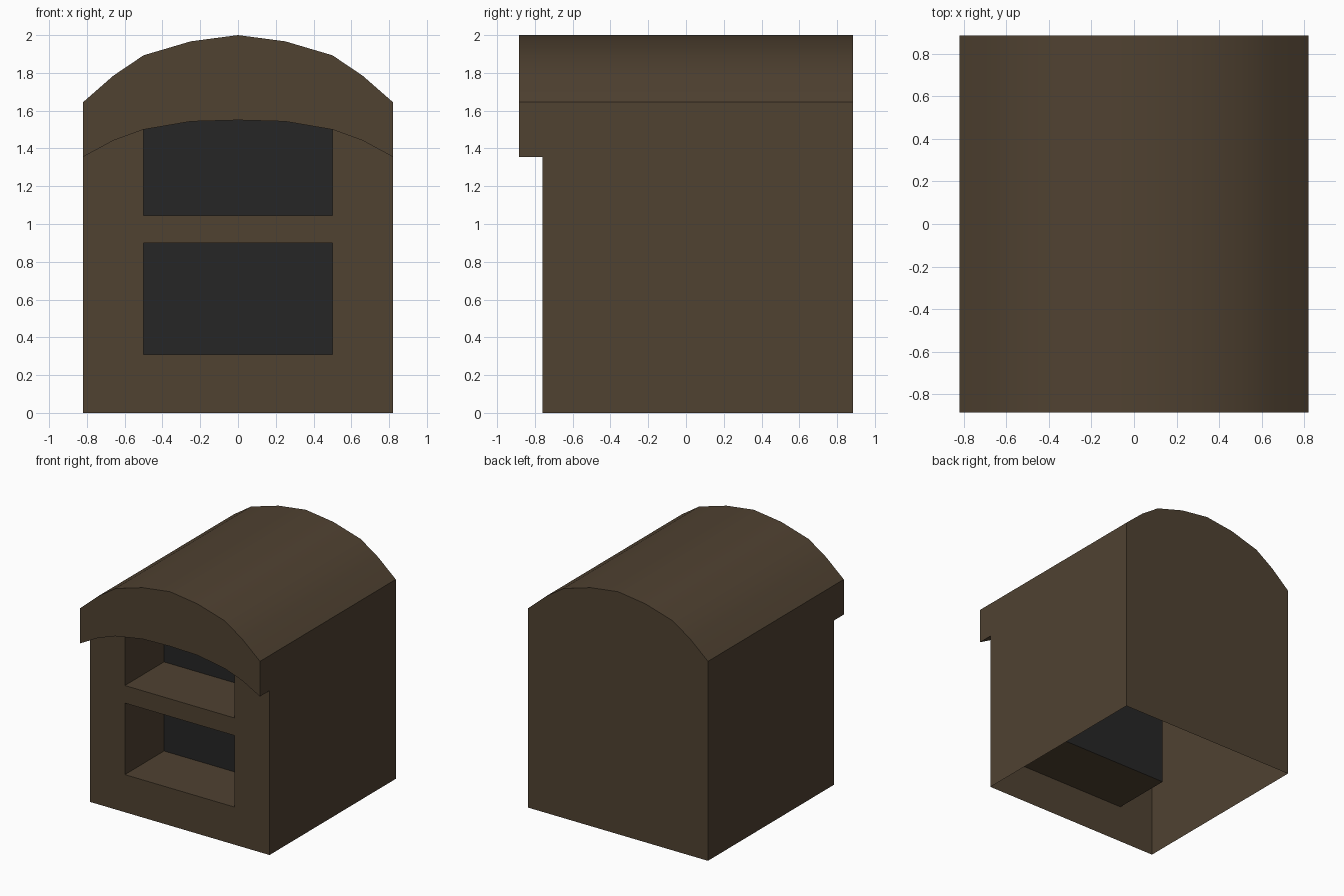
import bpy, bmesh, math

if "Cube" in bpy.data.objects:
    bpy.data.objects.remove(bpy.data.objects["Cube"])

FRONT, BACK, HOOD, NICHE = -0.76, 0.885, -0.885, -0.25
W, OPEN = 0.82, 0.5


def material(name, rgb):
    m = bpy.data.materials.new(name)
    m.diffuse_color = (*rgb, 1)
    m.use_nodes = True
    m.node_tree.nodes["Principled BSDF"].inputs["Base Color"].default_value = m.diffuse_color
    return m


BROWN = material("dark_brown", (0.08, 0.054, 0.031))
BLACK = material("soot_black", (0.019, 0.019, 0.019))


def arch(half):
    """Mirror a left half profile (ending on the centre) into a full arch."""
    return half + [(-x, z) for x, z in reversed(half[:-1])]


def strip(pts, y0, y1):
    """Quads along an xz profile, stretched from y0 to y1."""
    return [[(a[0], y0, a[1]), (b[0], y0, b[1]), (b[0], y1, b[1]), (a[0], y1, a[1])]
            for a, b in zip(pts, pts[1:])]


def panel(pts, y):
    """Flat face in the xz plane; counter-clockwise points face the front."""
    return [[(x, y, z) for x, z in pts]]


def part(name, faces, mat=BROWN):
    bm = bmesh.new()
    for f in faces:
        bm.faces.new([bm.verts.new(p) for p in f])
    bmesh.ops.remove_doubles(bm, verts=bm.verts, dist=1e-4)
    mesh = bpy.data.meshes.new(name)
    bm.to_mesh(mesh)
    bm.free()
    mesh.materials.append(mat)
    ob = bpy.data.objects.new(name, mesh)
    bpy.context.collection.objects.link(ob)
    bpy.ops.object.select_all(action='DESELECT')
    ob.select_set(True)
    bpy.context.view_layer.objects.active = ob
    bpy.ops.object.shade_smooth_by_angle(angle=math.radians(30))
    return ob


roof = arch([(-W, 1.645), (-0.66, 1.785), (-OPEN, 1.893), (-0.25, 1.967), (0, 2.0)])
brow = arch([(-W, 1.355), (-0.66, 1.442), (-OPEN, 1.5), (-0.25, 1.543), (0, 1.55)])
brow_mid = brow[2:-2]

# Side walls and back wall, open underneath
part("side_walls", strip([(-W, 0), (-W, 1.355)], FRONT, BACK)
     + strip([(W, 1.355), (W, 0)], FRONT, BACK))
part("back_wall", panel([(-W, 0)] + roof + [(W, 0)], BACK))

# Vaulted roof with its upper sides
part("roof", strip([brow[0]] + roof + [brow[-1]], HOOD, BACK))

# Projecting hood: arched face and underside
hood = [f for i in range(len(roof) - 1)
        for f in panel([brow[i], brow[i + 1], roof[i + 1], roof[i]], HOOD)]
part("hood", hood + strip(brow[::-1], HOOD, FRONT))

# Front frame: two posts and two rails
post = [(-W, 0), (-OPEN, 0), (-OPEN, 0.31), (-OPEN, 0.9), (-OPEN, 1.045),
        (-OPEN, 1.5), (-0.66, 1.442), (-W, 1.355)]
frame = panel(post, FRONT) + panel([(-x, z) for x, z in reversed(post)], FRONT)
for z0, z1 in ((0, 0.31), (0.9, 1.045)):
    frame += panel([(-OPEN, z0), (OPEN, z0), (OPEN, z1), (-OPEN, z1)], FRONT)
part("front_frame", frame)

# Recessed openings with black backs
for name, z0, top in (("lower", 0.31, [(OPEN, 0.9), (-OPEN, 0.9)]),
                      ("upper", 1.045, brow_mid[::-1])):
    loop = [(-OPEN, z0), (OPEN, z0)] + top
    part(name + "_opening_lining", strip(loop + loop[:1], FRONT, NICHE))
    part(name + "_opening_back", panel(loop, NICHE), BLACK)
